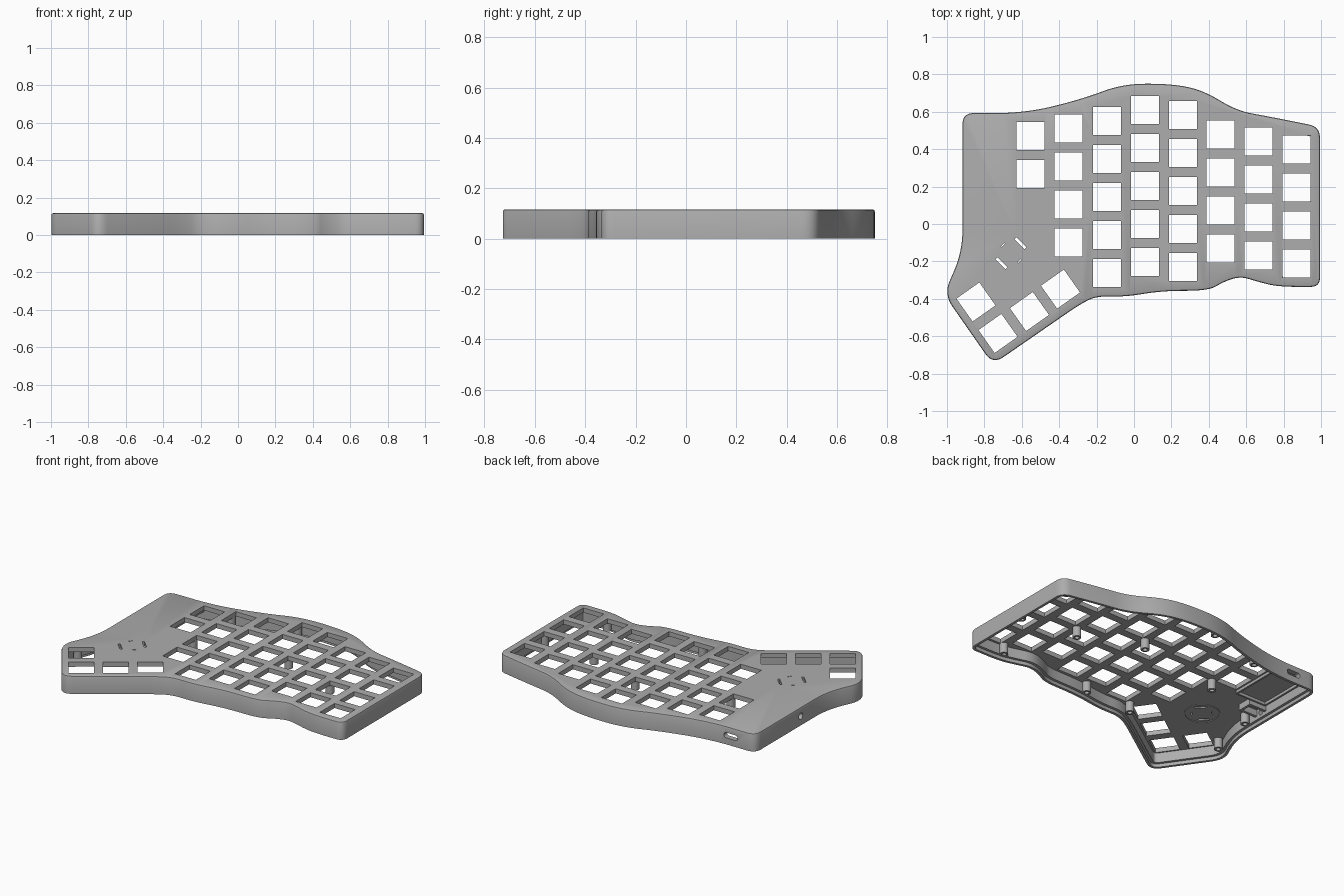
import bpy, bmesh, math
from mathutils import Vector, Matrix

cube = bpy.data.objects.get("Cube")
if cube:
    bpy.data.objects.remove(cube, do_unlink=True)

grey = bpy.data.materials.new("case grey")
grey.use_nodes = True
colour = (0.42, 0.42, 0.42, 1)
grey.diffuse_color = colour
grey.node_tree.nodes["Principled BSDF"].inputs["Base Color"].default_value = colour

HEIGHT, PLATE = 0.117, 0.087   # top of the case, underside of its plate
KEY, PITCH = 0.15, 0.203       # switch hole size and spacing


def finish(name, bm):
    bmesh.ops.recalc_face_normals(bm, faces=bm.faces)
    mesh = bpy.data.meshes.new(name)
    bm.to_mesh(mesh)
    bm.free()
    mesh.materials.append(grey)
    ob = bpy.data.objects.new(name, mesh)
    bpy.context.collection.objects.link(ob)
    return ob


def smooth(ob):
    bpy.ops.object.select_all(action='DESELECT')
    ob.select_set(True)
    bpy.context.view_layer.objects.active = ob
    bpy.ops.object.shade_smooth_by_angle(angle=math.radians(30))


def add_box(bm, centre, size, turn=0):
    m = (Matrix.Translation(centre) @ Matrix.Rotation(math.radians(turn), 4, 'Z')
         @ Matrix.Diagonal((*size, 1)))
    bmesh.ops.create_cube(bm, size=1, matrix=m)


def add_rod(bm, centre, radius, depth, axis):
    m = Matrix.Translation(centre) @ Matrix.Rotation(math.radians(90), 4, axis)
    bmesh.ops.create_cone(bm, cap_ends=True, segments=24, radius1=radius,
                          radius2=radius, depth=depth, matrix=m)


def loft(bm, rings, closed=False):
    loops = [[bm.verts.new(p) for p in ring] for ring in rings]
    pairs = list(zip(loops, loops[1:])) + ([(loops[-1], loops[0])] if closed else [])
    for a, b in pairs:
        for i in range(len(a)):
            j = (i + 1) % len(a)
            bm.faces.new((a[i], a[j], b[j], b[i]))
    return loops


def rounded_outline(corners, steps=8):
    """Round every corner with a curve that starts at most `cut` from it."""
    pts = []
    for i, (x, y, cut) in enumerate(corners):
        p = Vector((x, y))
        ends = []
        for q in (corners[i - 1], corners[(i + 1) % len(corners)]):
            d = Vector(q[:2]) - p
            ends.append(p + d.normalized() * min(cut, d.length * 0.49))
        for k in range(steps + 1):
            t = k / steps
            pts.append(ends[0] * (1 - t) ** 2 + p * 2 * t * (1 - t) + ends[1] * t * t)
    return pts


def inset(pts, d, z):
    """Clockwise outline moved inwards by d, at height z."""
    ring = []
    for i, p in enumerate(pts):
        t = (pts[(i + 1) % len(pts)] - pts[i - 1]).normalized()
        ring.append((p.x + t.y * d, p.y - t.x * d, z))
    return ring


# Case outline, clockwise from the back corner
outline = rounded_outline([
    (-.917, .593, .06), (-.58, .593, 1), (-.28, .667, 1), (-.06, .75, 1),
    (.20, .75, 1), (.37, .715, 1), (.55, .605, 1), (.72, .575, 1),
    (.994, .52, .06), (.994, -.336, .05), (.77, -.336, 1), (.66, -.308, 1),
    (.57, -.28, 1), (.48, -.308, 1), (.40, -.357, 1), (.15, -.357, 1),
    (-.05, -.39, 1), (-.20, -.385, 1), (-.29, -.43, .09),
    (-.755, -.751, .07), (-1.017, -.375, .08), (-.917, -.15, .12)])

# Shell: stepped rim, hollow inside, rounded top edge
bm = bmesh.new()
section = [(.034, PLATE), (.034, .022), (.017, .022), (.017, 0), (0, 0),
           (0, HEIGHT - .01), (.003, HEIGHT - .003), (.01, HEIGHT)]
loops = loft(bm, [inset(outline, d, z) for d, z in section])
bm.faces.new(loops[0])
bm.faces.new(loops[-1])
case = finish("case", bm)

# Cutter: switch holes, thumb holes, slots and ports
cut = bmesh.new()
columns = [(-.553, .47, 2), (-.35, .51, 4), (-.145, .55, 5), (.06, .61, 5),
           (.262, .583, 5), (.463, .479, 4), (.665, .44, 4), (.87, .398, 4)]
for x, top, count in columns:
    for row in range(count):
        add_box(cut, (x, top - row * PITCH, .1), (KEY, KEY, .1))
for x, y in [(-.845, -.417), (-.727, -.585), (-.559, -.468), (-.393, -.348)]:
    add_box(cut, (x, y, .1), (KEY, KEY, .1), 35.2)
for x, y, length, width, turn in [(-.607, -.103, .075, .014, -45), (-.708, -.21, .075, .014, -45),
                                  (-.70, -.112, .025, .006, 45), (-.612, -.198, .025, .006, 45)]:
    add_box(cut, (x, y, .1), (length, width, .1), turn)
profile = []
for i in range(24):
    a = 2 * math.pi * i / 24
    profile.append((-.74 + math.copysign(.033, math.cos(a)) + .017 * math.cos(a),
                    .06 + .017 * math.sin(a)))
port = loft(cut, [[(x, y, z) for x, z in profile] for y in (.53, .65)])
for loop in port:
    cut.faces.new(loop)
add_rod(cut, (-.92, .12, .06), .02, .12, 'Y')
cutter = finish("cutter", cut)
cutter.hide_render = True

mod = case.modifiers.new("openings", 'BOOLEAN')
mod.operation = 'DIFFERENCE'
mod.solver = 'EXACT'
mod.object = cutter
bpy.context.view_layer.objects.active = case
case.select_set(True)
bpy.ops.object.modifier_apply(modifier=mod.name)
bpy.data.objects.remove(cutter, do_unlink=True)
smooth(case)


def lathe(name, x, y, section, segments=24):
    """Ring-shaped solid turned about a vertical axis."""
    bm = bmesh.new()
    angles = [2 * math.pi * i / segments for i in range(segments)]
    loft(bm, [[(x + r * math.cos(a), y + r * math.sin(a), z) for a in angles]
              for r, z in section], closed=True)
    smooth(finish(name, bm))


# Screw posts under the plate
posts = [(.77, -.285), (.565, .145), (.162, .295), (.1, -.318), (-.248, -.335),
         (-.452, .18), (-.86, 0), (-.93, -.33), (.955, .1), (-.05, .69),
         (-.45, .572), (.94, .495)]
for i, (x, y) in enumerate(posts):
    lathe(f"screw_post_{i + 1}", x, y,
          [(.014, .02), (.026, .02), (.026, PLATE + .002), (.014, PLATE + .002)])

# Shallow ring around the slots
lathe("slot_ring", -.657, -.155,
      [(.1, PLATE - .004), (.107, PLATE - .004), (.107, PLATE + .002), (.1, PLATE + .002)], 48)

# Controller tray: low frame behind the back port
bm = bmesh.new()
x0, x1, y0, y1 = -.865, -.645, .18, .56
mid_x, mid_y = (x0 + x1) / 2, (y0 + y1) / 2
for x in (x0, x1):
    add_box(bm, (x, mid_y, .08), (.012, y1 - y0, .022))
add_box(bm, (mid_x, y0, .08), (x1 - x0, .012, .022))
finish("controller_tray", bm)

# Socket holder: two cheeks and an end stop beside the side port
bm = bmesh.new()
for y in (.075, .16):
    add_box(bm, (-.83, y, .068), (.12, .018, .045))
add_box(bm, (-.765, .117, .068), (.016, .1, .045))
finish("socket_holder", bm)
